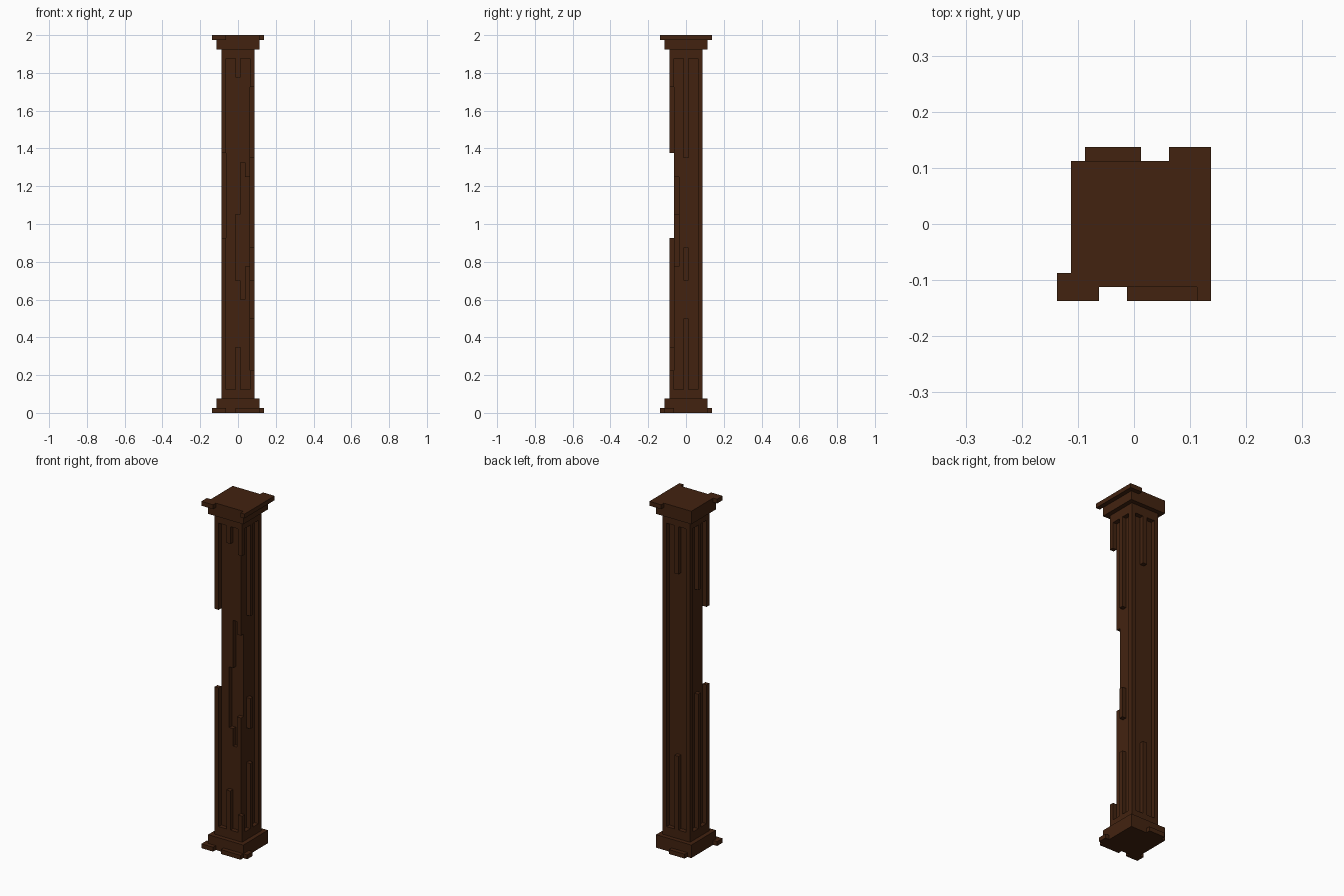
import bpy
import bmesh
from mathutils import Vector

cube = bpy.data.objects.get("Cube")
if cube:
    bpy.data.objects.remove(cube, do_unlink=True)

U = 0.025  # block size: every measurement below is counted in blocks

wood = bpy.data.materials.new("dark_brown_wood")
wood.use_nodes = True
colour = (0.055, 0.0165, 0.005, 1.0)
wood.diffuse_color = colour
bsdf = wood.node_tree.nodes["Principled BSDF"]
bsdf.inputs["Base Color"].default_value = colour
bsdf.inputs["Roughness"].default_value = 0.9


def blocks(name, boxes):
    """One object from boxes given as (x0, x1, y0, y1, z0, z1)."""
    bm = bmesh.new()
    for x0, x1, y0, y1, z0, z1 in boxes:
        verts = bmesh.ops.create_cube(bm, size=1)["verts"]
        size = Vector((x1 - x0, y1 - y0, z1 - z0))
        mid = Vector((x0 + x1, y0 + y1, z0 + z1)) / 2
        for v in verts:
            v.co = (v.co * size + mid) * U
    mesh = bpy.data.meshes.new(name)
    bm.to_mesh(mesh)
    bm.free()
    mesh.materials.append(wood)
    obj = bpy.data.objects.new(name, mesh)
    bpy.context.collection.objects.link(obj)
    return obj


def post(name, cx, cy, spans):
    """Square post, one block wide, in broken vertical spans."""
    blocks(name, [(cx - .5, cx + .5, cy - .5, cy + .5, a, b) for a, b in spans])


# Plinth, capital and the plain bands at both ends of the shaft
blocks("plinth", [(-4.5, 4.5, -4.5, 4.5, 0, 3)])
blocks("capital", [(-4.5, 4.5, -4.5, 4.5, 77, 80)])
blocks("lower_band", [(-3.5, 3.5, -3.5, 3.5, 3, 5)])
blocks("upper_band", [(-3.5, 3.5, -3.5, 3.5, 75, 77)])

# Shaft core, with a worn hollow in its front skin
blocks("shaft_core", [(-2.5, 2.5, -1.5, 2.5, 5, 75)])
skin = [(-2.5, -.5, -2.5, -1.5, 5, 75)]
for x, low, high in ((-.5, 28, 42), (.5, 24, 53), (1.5, 31, 50)):
    skin += [(x, x + 1, -2.5, -1.5, 5, low), (x, x + 1, -2.5, -1.5, high, 75)]
blocks("shaft_front_skin", skin)

# Corner posts, the front pair broken away in the middle
post("front_right_post", -3, -3, [(5, 37), (55, 75)])
post("front_left_post", 3, -3, [(5, 9), (69, 75)])
post("back_right_post", -3, 3, [(5, 75)])
post("back_left_post", 3, 3, [(5, 75)])

# Central ribs between the recessed flutes
post("front_rib", 0, -3, [(5, 14), (71, 75)])
post("left_rib", 3, 0, [(5, 20), (28, 35), (54, 75)])
post("back_rib", 0, 3, [(5, 22), (64, 75)])
post("right_rib", -3, 0, [(5, 36), (60, 75)])

# Broken lip around the top of the capital
blocks("capital_lip", [
    (-5.5, -2.5, -5.5, -4.5, 79, 80),
    (-5.5, -4.5, -4.5, -3.5, 79, 80),
    (4.5, 5.5, -5.5, 5.5, 79, 80),
    (2.5, 4.5, 4.5, 5.5, 79, 80),
])

# Broken lip around the foot of the plinth
blocks("plinth_lip", [
    (-5.5, -2.5, -5.5, -4.5, 0, 1),
    (-5.5, -4.5, -4.5, -3.5, 0, 1),
    (-.5, 4.5, -5.5, -4.5, 0, 1),
    (4.5, 5.5, -4.5, -2.5, 0, 1),
    (-3.5, .5, 4.5, 5.5, 0, 1),
])
